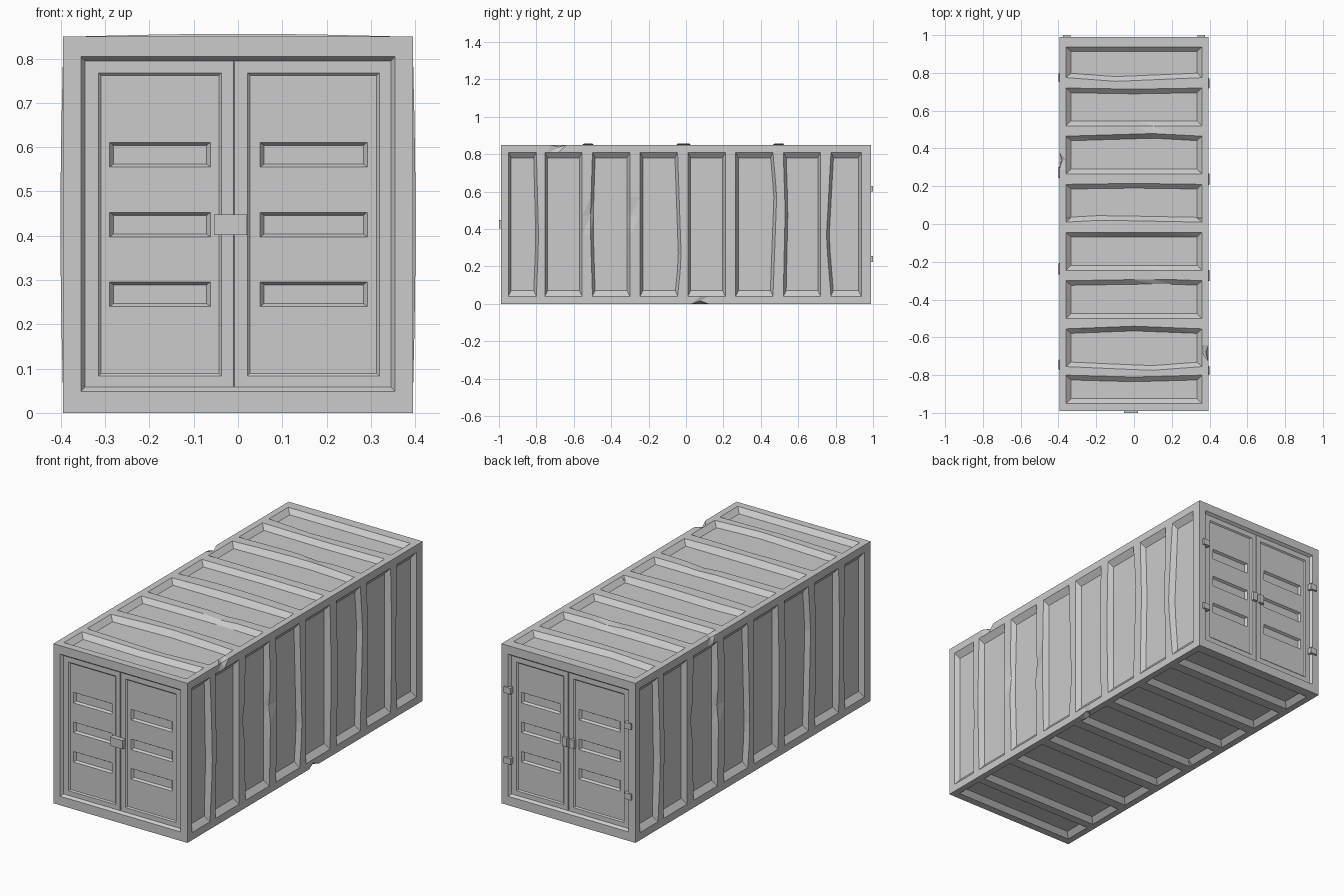
import bpy, bmesh, math
from mathutils import Vector

if "Cube" in bpy.data.objects:
    bpy.data.objects.remove(bpy.data.objects["Cube"])

HX, HY, H = 0.395, 0.99, 0.85
DEEP = 0.024


def depth_at(u, v, rects):
    # total recess depth of all sloped pockets covering a point
    total = 0
    for u0, u1, v0, v1, su, sv, d in rects:
        t = min((u - u0) / su, (u1 - u) / su, (v - v0) / sv, (v1 - v) / sv)
        total -= d * max(0, min(1, t))
    return total


def breaks(values):
    out = []
    for x in sorted(values):
        if not out or x - out[-1] > 1e-4:
            out.append(x)
    return out


def pocket_face(bm, ub, vb, rects, place, deform=None):
    # rectangular wall with sloped rectangular pockets pressed into it
    us, vs = list(ub), list(vb)
    for u0, u1, v0, v1, su, sv, d in rects:
        us += [u0, u0 + su, u1 - su, u1]
        vs += [v0, v0 + sv, v1 - sv, v1]
    us, vs = breaks(us), breaks(vs)
    hs = [[depth_at(u, v, rects) for v in vs] for u in us]
    grid = []
    for i, u in enumerate(us):
        row = []
        for j, v in enumerate(vs):
            p = (u, v, hs[i][j])
            row.append(bm.verts.new(place(*(deform(*p) if deform else p))))
        grid.append(row)
    for i in range(len(us) - 1):
        for j in range(len(vs) - 1):
            a, b, c, d = grid[i][j], grid[i + 1][j], grid[i + 1][j + 1], grid[i][j + 1]
            ac = abs(hs[i][j] - hs[i + 1][j + 1])
            bd = abs(hs[i + 1][j] - hs[i][j + 1])
            if ac >= bd:
                bm.faces.new((a, b, c))
                bm.faces.new((a, c, d))
            else:
                bm.faces.new((a, b, d))
                bm.faces.new((b, c, d))


# eight corrugation panels along the length
PANELS = [(-0.95, -0.80)] + [(-0.755 + 0.255 * i, -0.555 + 0.255 * i) for i in range(6)] + [(0.775, 0.937)]
EDGES = [e for p in PANELS for e in p]
RIM_DENTS = [y + o for y in (-0.68, 0.08, 0.34) for o in (-0.05, 0, 0.04)]


def weathering(bends, bulged, slope, lo, hi, dents=()):
    # bent panel edges, alternately bulged ribs and small dents on the ribs
    def deform(u, v, h):
        t = (v - lo) / (hi - lo)
        nu, nh = u, h
        if 0 < t < 1:
            for k, (shift, centre) in bends.items():
                e = EDGES[k]
                inner = e + (slope if k % 2 == 0 else -slope)
                if min(e, inner) - 1e-4 <= u <= max(e, inner) + 1e-4:
                    nu += shift * (t / centre if t < centre else (1 - t) / (1 - centre))
            for k in bulged:
                if EDGES[2 * k + 1] - 1e-4 <= u <= EDGES[2 * k + 2] + 1e-4:
                    nh += 0.006 * math.sin(math.pi * t)
        if h > -1e-4:
            for du, dv, r, d in dents:
                q = math.hypot(u - du, (v - dv) * 0.6) / r
                if q < 1:
                    nh -= d * (1 - q * q)
        return nu, v, nh
    return deform


bm = bmesh.new()

# side walls
side = [(a, b, 0.04, 0.81, 0.015, 0.03, DEEP) for a, b in PANELS]
side_u = [-HY, HY, *RIM_DENTS]
left_u = [-u for u in side_u]
side_v = [0, H, 0.17, 0.27, 0.37, 0.47, 0.57, 0.67]
side_bends = {1: (0.012, 0.4), 4: (-0.012, 0.5), 7: (0.02, 0.25),
              11: (0.02, 0.7), 12: (0.01, 0.6), 14: (-0.025, 0.4)}
side_deform = weathering(side_bends, (0, 2, 4, 6), 0.015, 0.04, 0.81,
                         [(-0.5, 0.47, 0.05, 0.01), (-0.3, 0.47, 0.04, 0.01)])
pocket_face(bm, side_u, side_v, side, lambda u, v, h: (HX + h, u, v), side_deform)
pocket_face(bm, left_u, side_v, side, lambda u, v, h: (-HX - h, -u, v), side_deform)

# roof and floor
flat = [(a, b, -0.36, 0.36, 0.025, 0.026, DEEP) for a, b in PANELS]
flat_v = [-HX, HX, -0.2, -0.1, 0, 0.1, 0.2]
roof_bends = {14: (-0.02, 0.63), 13: (-0.006, 0.5), 11: (0.014, 0.36), 9: (0.005, 0.5), 8: (0.01, 0.75),
              5: (0.008, 0.3), 3: (0.014, 0.5), 2: (-0.02, 0.37), 1: (-0.01, 0.5)}
roof_deform = weathering(roof_bends, (1, 3, 5), 0.025, -0.36, 0.36,
                         [(0.52, -0.1, 0.06, 0.008), (-0.28, -0.1, 0.06, 0.008)])
pocket_face(bm, side_u, flat_v, flat, lambda u, v, h: (-v, u, H + h), roof_deform)
pocket_face(bm, side_u, flat_v, flat, lambda u, v, h: (v, u, -h))

# double doors at both ends: opening, leaf panels, three slots per leaf, centre seam
doors = [(-0.355, 0.355, 0.048, 0.805, 0.01, 0.01, 0.014)]
for a, b in ((-0.315, -0.037), (0.021, 0.319)):
    doors.append((a, b, 0.083, 0.768, 0.006, 0.006, 0.006))
for a, b in ((-0.29, -0.062), (0.05, 0.292)):
    for z in (0.24, 0.397, 0.555):
        doors.append((a, b, z, z + 0.056, 0.009, 0.007, 0.012))
seam = [(-0.0105, -0.0075, 0.06, 0.793, 0.001, 0.001, 0.003)]
pocket_face(bm, [-HX, HX], [0, H], doors + seam, lambda u, v, h: (u, -HY - h, v))
pocket_face(bm, [-HX, HX], [0, H], doors + seam, lambda u, v, h: (-u, HY + h, v))
bmesh.ops.remove_doubles(bm, verts=bm.verts, dist=1e-4)

# knocks on the long rims
for point, push in (((HX, -0.68, H), (-0.015, 0, -0.012)),
                    ((HX, 0.08, 0), (-0.008, 0, 0.015)),
                    ((-HX, 0.34, H), (0.015, 0, -0.008))):
    for v in bm.verts:
        q = (v.co - Vector(point)).length / 0.03
        if q < 1:
            v.co += Vector(push) * (1 - q)

mesh = bpy.data.meshes.new("container_body")
bm.to_mesh(mesh)
bm.free()
bpy.context.collection.objects.link(bpy.data.objects.new("container_body", mesh))


def box(name, x0, x1, y0, y1, z0, z1):
    bpy.ops.mesh.primitive_cube_add(size=1, location=((x0 + x1) / 2, (y0 + y1) / 2, (z0 + z1) / 2))
    ob = bpy.context.object
    ob.name = name
    ob.scale = (x1 - x0, y1 - y0, z1 - z0)


# front latch
box("front_latch", -0.054, 0.02, -1.0, -0.972, 0.402, 0.448)
# rear latch halves and hinges
for x in (-0.018, 0.024):
    box("rear_latch", x - 0.014, x + 0.014, 0.97, 0.99, 0.402, 0.448)
for x in (-0.355, 0.355):
    for z in (0.24, 0.615):
        box("rear_hinge", x - 0.02, x + 0.02, 0.97, 1.0, z - 0.016, z + 0.016)
